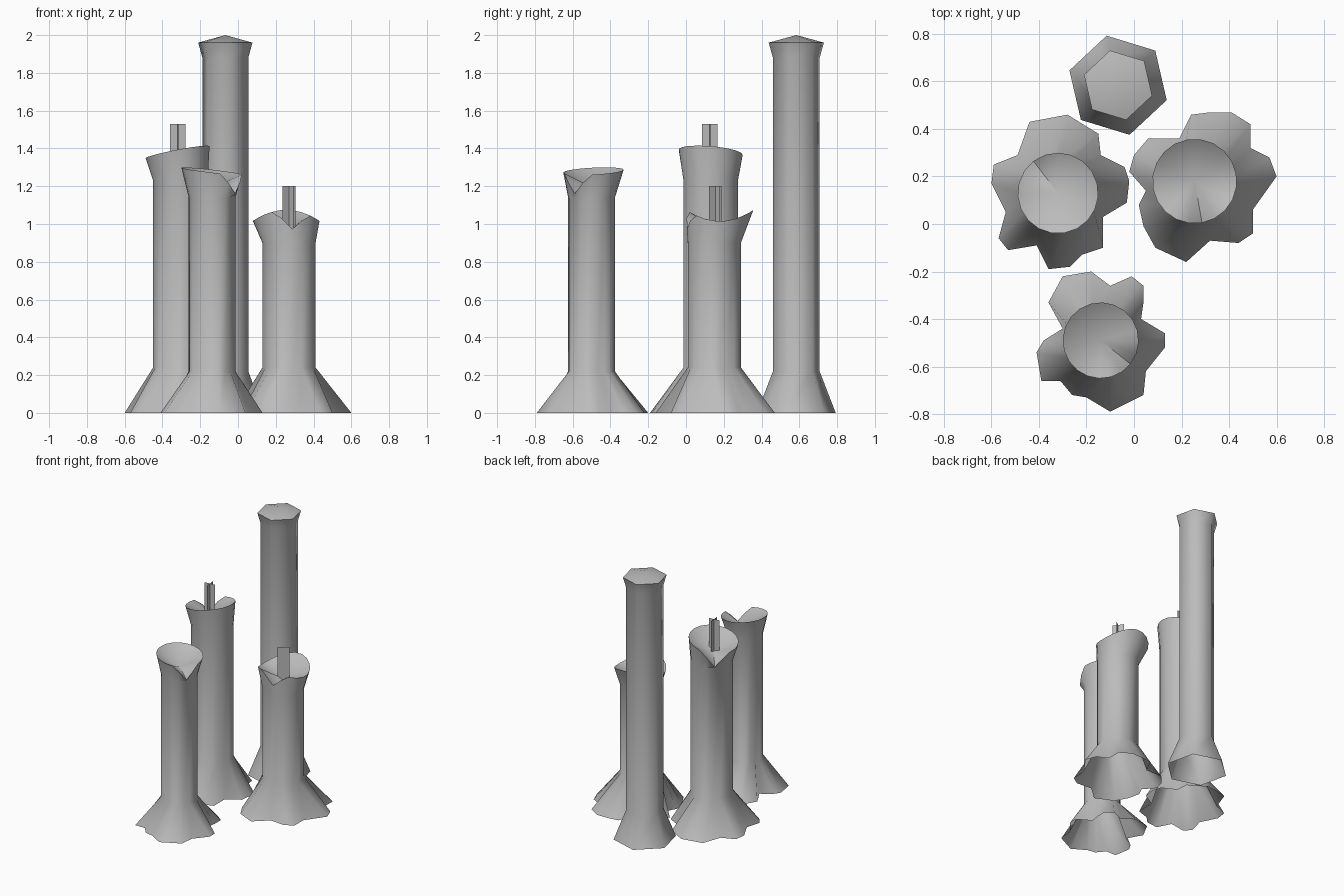
import bpy
import bmesh
from math import sin, cos, pi, atan2, radians, remainder, tau
from mathutils import Vector

cube = bpy.data.objects.get("Cube")
if cube:
    bpy.data.objects.remove(cube, do_unlink=True)

wax = bpy.data.materials.new("grey wax")
wax.use_nodes = True
grey = (0.5, 0.5, 0.5, 1)
wax.diffuse_color = grey
wax.node_tree.nodes["Principled BSDF"].inputs["Base Color"].default_value = grey


def finish(name, bm):
    """Turn a bmesh into a smooth shaded object that keeps its sharp rims."""
    mesh = bpy.data.meshes.new(name)
    bm.to_mesh(mesh)
    bm.free()
    mesh.materials.append(wax)
    obj = bpy.data.objects.new(name, mesh)
    bpy.context.collection.objects.link(obj)
    bpy.ops.object.select_all(action='DESELECT')
    obj.select_set(True)
    bpy.context.view_layer.objects.active = obj
    bpy.ops.object.shade_smooth_by_angle(angle=radians(65))
    return obj


def circle(center, radius, angles, height):
    """Ring of points; height is a function of the angle."""
    return [Vector((center[0] + radius * cos(a), center[1] + radius * sin(a), height(a)))
            for a in angles]


def loft(name, rings, pole):
    """Skin the rings from bottom to top and close the top with a fan."""
    bm = bmesh.new()
    layers = [[bm.verts.new(p) for p in ring] for ring in rings]
    n = len(layers[0])
    for low, high in zip(layers, layers[1:]):
        for i in range(n):
            j = (i + 1) % n
            bm.faces.new((low[i], low[j], high[j], high[i]))
    tip = bm.verts.new(pole)
    for i in range(n):
        bm.faces.new((layers[-1][i], layers[-1][(i + 1) % n], tip))
    finish(name, bm)


def level(z):
    return lambda a: z


def melted_candle(name, outline, center, radius, foot, shoulder,
                  rim_center, rim_radius, rim_height, spout, bowl):
    """Round candle: lobed puddle, column, flared rim with a spout, hollow top."""
    polar = sorted((atan2(y / 100 - center[1], x / 100 - center[0]), x / 100, y / 100)
                   for x, y in outline)
    n = len(polar)
    start = sum(p[0] - i * tau / n for i, p in enumerate(polar)) / n
    angles = [start + i * tau / n for i in range(n)]
    puddle = [Vector((x, y, 0)) for a, x, y in polar]
    nearest = min(angles, key=lambda a: abs(remainder(a - radians(spout), tau)))

    def rim(a):
        dip = max(0, 1 - abs(remainder(a - nearest, tau)) / 0.55)
        return rim_height(a) - 0.1 * dip

    loft(name, [puddle,
                circle(center, radius, angles, level(foot)),
                circle(center, radius, angles, level(shoulder)),
                circle(rim_center, rim_radius, angles, rim)],
         (*rim_center, bowl))


def wick(name, x, y, bottom, top, turn):
    """Two crossed upright strips."""
    bm = bmesh.new()
    for quarter in (0, 90):
        a = radians(turn + quarter)
        d = Vector((cos(a), sin(a), 0)) * 0.041
        c = Vector((x, y, 0))
        corners = [c - d, c + d, c + d, c - d]
        heights = [bottom, bottom, top, top]
        bm.faces.new([bm.verts.new((p.x, p.y, z)) for p, z in zip(corners, heights)])
    finish(name, bm)


# Puddle outlines, in hundredths of a unit
right_puddle = [(-44, 43), (-28, 46), (-15, 38), (-14, 29), (-4, 24), (-2, 18), (-3, 9),
                (-13, 3), (-13, -10), (-22, -13), (-27, -18), (-36, -19), (-41, -9),
                (-53, -11), (-57, -6), (-54, 5), (-60, 17), (-59, 25), (-49, 29)]
left_puddle = [(24, 46), (32, 47), (41, 47), (49, 42), (49, 32), (57, 28), (60, 20),
               (50, 6), (50, -4), (44, -8), (32, -7), (22, -16), (9, -10), (4, -1),
               (2, 8), (5, 14), (-2, 22), (0, 29), (6, 36), (19, 36)]
front_puddle = [(-18, -20), (-10, -26), (-1, -22), (4, -26), (4, -33), (3, -40),
                (13, -46), (13, -52), (5, -62), (4, -72), (-10, -79), (-20, -73),
                (-26, -72), (-31, -66), (-39, -66), (-41, -54), (-38, -49),
                (-30, -44), (-36, -33), (-30, -22)]

# Round candles
melted_candle("right_candle", right_puddle, (-0.305, 0.13), 0.145, 0.24, 1.23,
              (-0.32, 0.13), 0.17, lambda a: 1.38 + 0.035 * cos(a + 0.4),
              spout=120, bowl=1.29)
melted_candle("left_candle", left_puddle, (0.27, 0.15), 0.142, 0.24, 0.9,
              (0.255, 0.18), 0.178, lambda a: 1.045 - 0.03 * cos(2 * a),
              spout=-78, bowl=0.95)
melted_candle("front_candle", front_puddle, (-0.137, -0.5), 0.124, 0.22, 1.14,
              (-0.14, -0.49), 0.16, lambda a: 1.28 - 0.02 * cos(a + 0.4),
              spout=-30, bowl=1.19)

# Wicks
wick("right_wick", -0.32, 0.125, 1.28, 1.53, 6)
wick("left_wick", 0.27, 0.155, 0.94, 1.2, 35)

# Tall six-sided candle
middle = (-0.067, 0.584)
six = [radians(43) + i * pi / 3 for i in range(6)]
profile = [(0.214, 0), (0.127, 0.22), (0.127, 1.88), (0.15, 1.96)]
loft("tall_candle", [circle(middle, r, six, level(z)) for r, z in profile], (*middle, 2))
